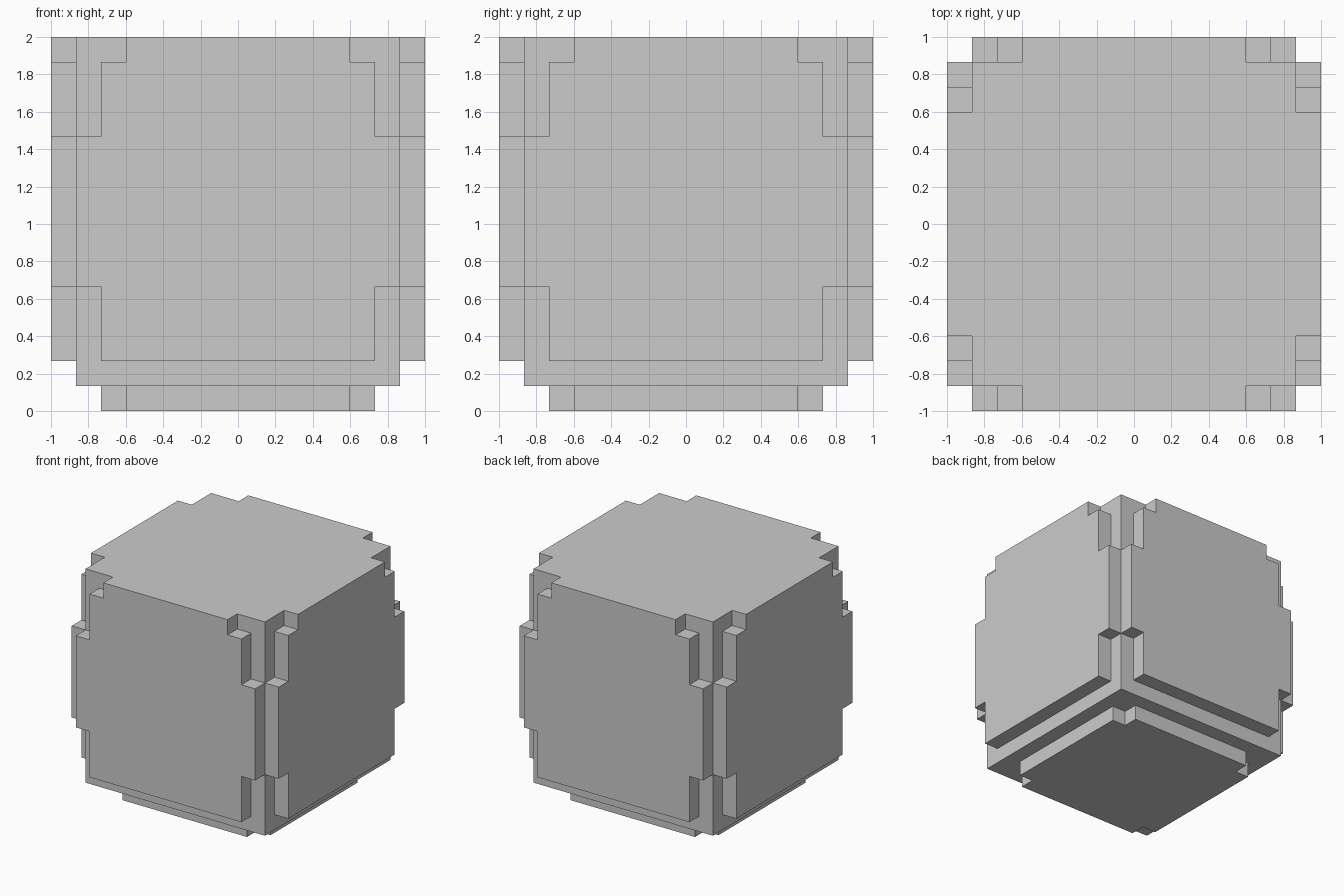
import bpy, bmesh

if "Cube" in bpy.data.objects:
    bpy.data.objects.remove(bpy.data.objects["Cube"])

U = 2 / 15  # the block sits on a 15 x 15 x 15 grid


def mirrored(half):
    """Close a right-hand half profile by mirroring it left."""
    return half + [(-a, b) for a, b in reversed(half)]


def prism(name, profile, start, end, place):
    """Extrude a 2D profile from start to end; place() maps (a, b, depth) to xyz."""
    bm = bmesh.new()
    face = bm.faces.new([bm.verts.new(place(a, b, start)) for a, b in profile])
    out = bmesh.ops.extrude_face_region(bm, geom=[face])
    moved = [v for v in out["geom"] if isinstance(v, bmesh.types.BMVert)]
    shift = [q - p for p, q in zip(place(0, 0, start), place(0, 0, end))]
    bmesh.ops.translate(bm, verts=moved, vec=shift)
    bmesh.ops.recalc_face_normals(bm, faces=bm.faces)
    mesh = bpy.data.meshes.new(name)
    bm.to_mesh(mesh)
    bm.free()
    obj = bpy.data.objects.new(name, mesh)
    bpy.context.collection.objects.link(obj)
    return obj


along_x = lambda a, b, d: (d, a, b)
along_y = lambda a, b, d: (a, d, b)
along_z = lambda a, b, d: (a, b, d)

# Core block
core = prism("stepped_block", mirrored([(6.5, -6.5), (6.5, 6.5)]), 1, 15, along_z)

# Raised side panels, run straight through the core
side = mirrored([(5.5, 2), (5.5, 5), (6.5, 5), (6.5, 11),
                 (5.5, 11), (5.5, 14), (4.5, 14), (4.5, 15)])
# Bottom plate with notched corners
base = mirrored([(4.5, -5.5), (4.5, -4.5), (5.5, -4.5),
                 (5.5, 4.5), (4.5, 4.5), (4.5, 5.5)])
parts = [prism("front_back_panels", side, -7.5, 7.5, along_y),
         prism("side_panels", side, -7.5, 7.5, along_x),
         prism("bottom_plate", base, 0, 3, along_z)]

# Join everything into one clean solid
bpy.context.view_layer.objects.active = core
for part in parts:
    mod = core.modifiers.new("union", "BOOLEAN")
    mod.operation = "UNION"
    mod.solver = "EXACT"
    mod.object = part
    bpy.ops.object.modifier_apply(modifier=mod.name)
    bpy.data.objects.remove(part)

# Merge flat faces and scale from grid cells to units
bm = bmesh.new()
bm.from_mesh(core.data)
bmesh.ops.remove_doubles(bm, verts=bm.verts, dist=0.001)
bmesh.ops.dissolve_limit(bm, angle_limit=0.01, verts=bm.verts, edges=bm.edges)
bmesh.ops.scale(bm, vec=(U, U, U), verts=bm.verts)
bm.to_mesh(core.data)
bm.free()
